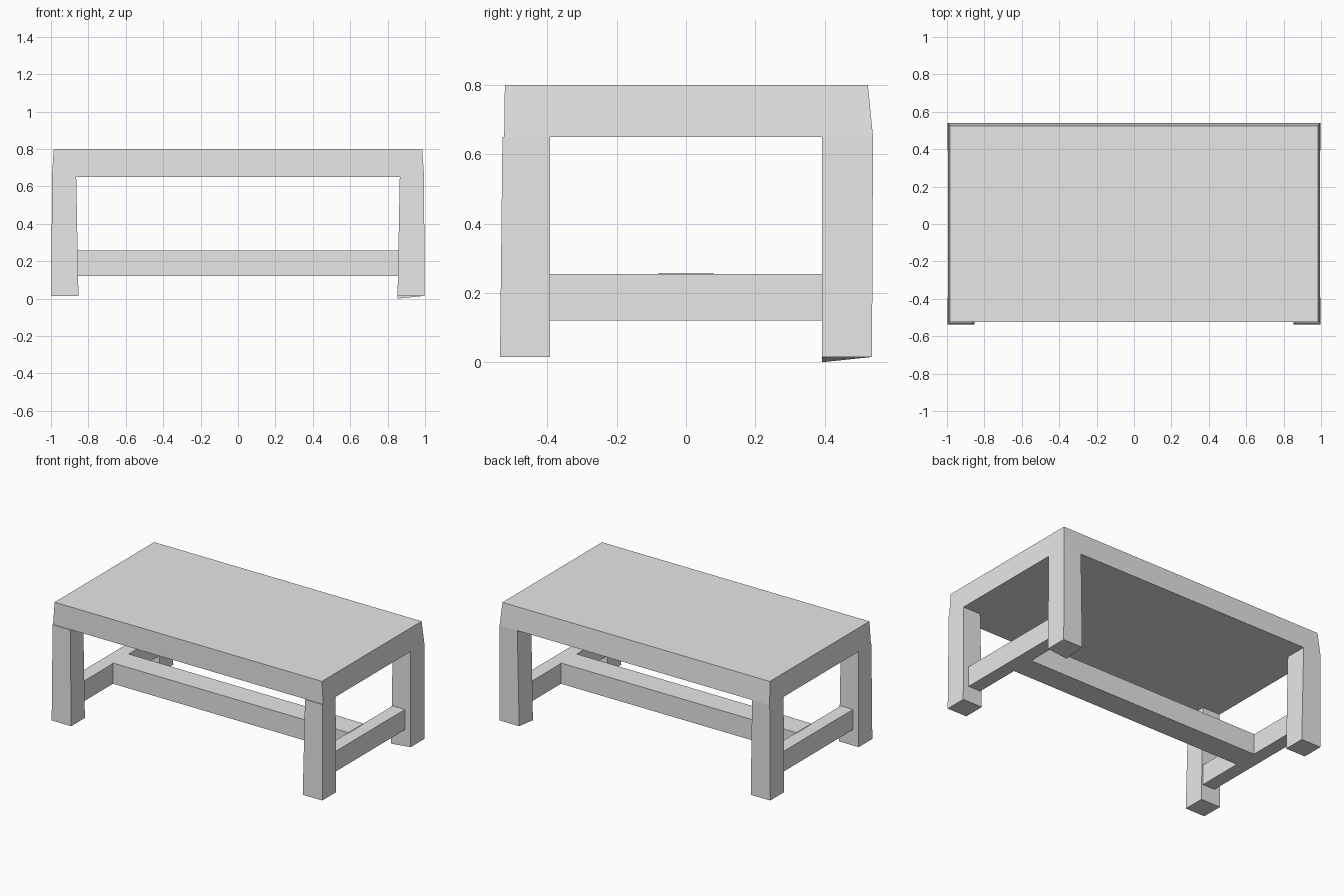
import bpy
import bmesh

cube = bpy.data.objects.get("Cube")
if cube:
    bpy.data.objects.remove(cube, do_unlink=True)

grey = bpy.data.materials.new("plain grey")
grey.use_nodes = True
grey.diffuse_color = (0.8, 0.8, 0.8, 1)
grey.node_tree.nodes["Principled BSDF"].inputs["Base Color"].default_value = (0.8, 0.8, 0.8, 1)


def tapered_box(name, low, high, z0, z1, dip=None):
    """Box between two rectangles (x0, x1, y0, y1); dip lowers one bottom corner to the ground."""
    bm = bmesh.new()
    rings = []
    for (x0, x1, y0, y1), z in ((low, z0), (high, z1)):
        corners = ((x0, y0), (x1, y0), (x1, y1), (x0, y1))
        rings.append([bm.verts.new((x, y, z)) for x, y in corners])
    bottom, top = rings
    if dip is not None:
        bottom[dip].co.z = 0
    bm.faces.new(bottom[::-1])
    bm.faces.new(top)
    for i in range(4):
        j = (i + 1) % 4
        bm.faces.new((bottom[i], bottom[j], top[j], top[i]))
    bmesh.ops.recalc_face_normals(bm, faces=bm.faces)
    mesh = bpy.data.meshes.new(name)
    bm.to_mesh(mesh)
    bm.free()
    mesh.materials.append(grey)
    obj = bpy.data.objects.new(name, mesh)
    bpy.context.collection.objects.link(obj)
    return obj


def rect(sx, sy, x_in, x_out, y_in, y_out):
    """Rectangle in the quadrant given by the signs sx and sy."""
    xs = sorted((sx * x_in, sx * x_out))
    ys = sorted((sy * y_in, sy * y_out))
    return (*xs, *ys)


# Thick top, slightly wider at its lower edge
tapered_box("table_top", (-0.995, 0.995, -0.525, 0.54), (-0.985, 0.985, -0.523, 0.525), 0.65, 0.8)

# Legs, gently splayed inwards; one has an uneven foot
for side, sx in (("left", 1), ("right", -1)):
    for end, sy in (("front", -1), ("back", 1)):
        y_top = 0.53 if sy < 0 else 0.54
        tapered_box(f"{end}_{side}_leg",
                    rect(sx, sy, 0.853, 0.997, 0.393, 0.537),
                    rect(sx, sy, 0.865, 0.995, 0.393, y_top),
                    0.015, 0.65, dip=0 if sx > 0 and sy > 0 else None)

    # End stretcher between the two legs of a side
    bar = rect(sx, 1, 0.865, 0.955, -0.4, 0.4)
    tapered_box(f"{side}_stretcher", bar, bar, 0.12, 0.255)

# Long stretcher joining the two end stretchers
bar = (-0.87, 0.87, -0.08, 0.08)
tapered_box("centre_stretcher", bar, bar, 0.12, 0.258)
